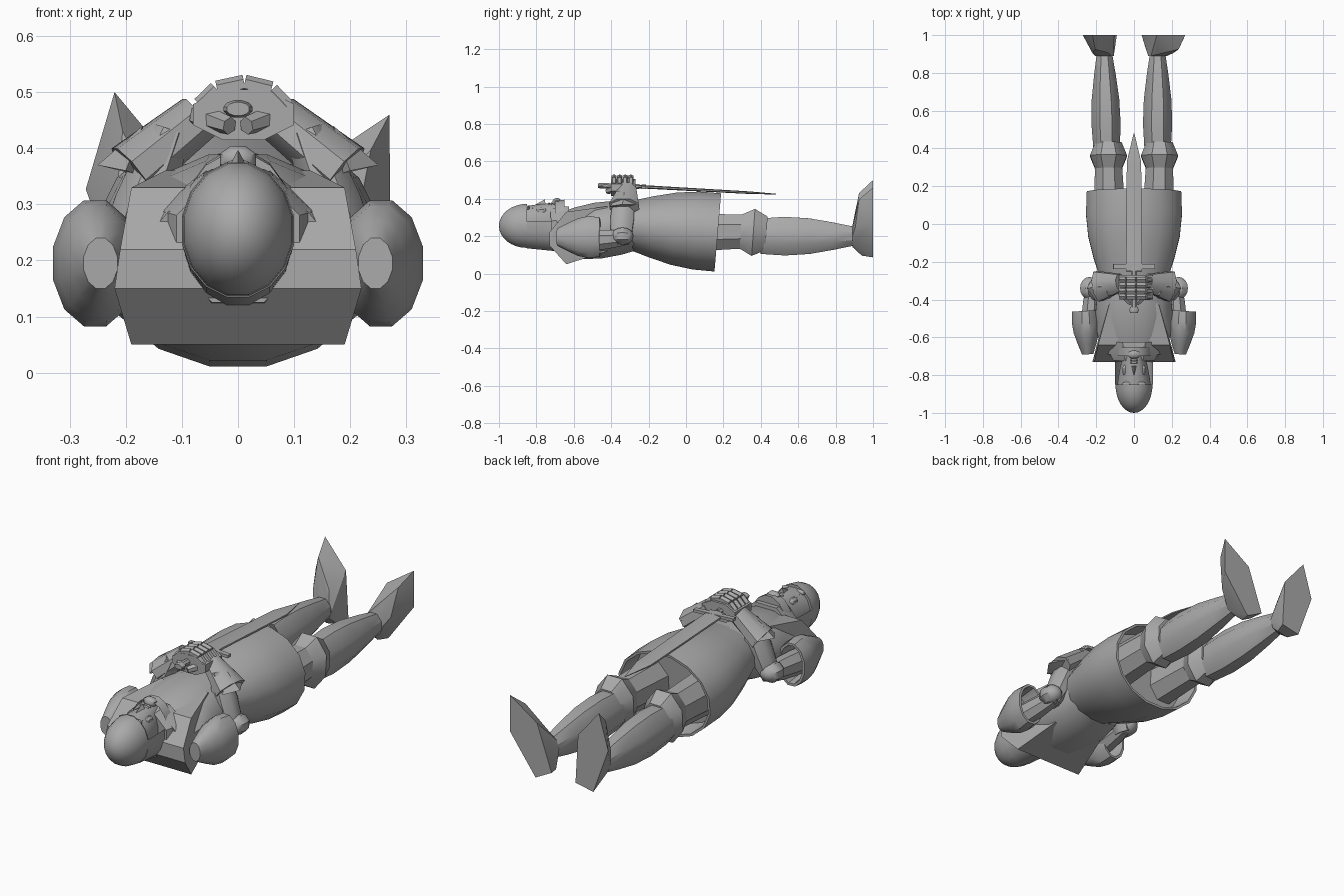
import bpy, bmesh, math
from mathutils import Vector, Matrix

if "Cube" in bpy.data.objects:
    bpy.data.objects.remove(bpy.data.objects["Cube"])

grey = (0.4, 0.4, 0.4, 1)
stone = bpy.data.materials.new("grey stone")
stone.use_nodes = True
stone.diffuse_color = grey
stone.node_tree.nodes["Principled BSDF"].inputs["Base Color"].default_value = grey

across_body, along_body, upward = Matrix.Identity(3)


def finish(name, bm, mirror=False, smooth_angle=38):
    """Turn the bmesh into a shaded object, mirrored to the other side on request."""
    mesh = bpy.data.meshes.new(name)
    bm.to_mesh(mesh)
    bm.free()
    mesh.materials.append(stone)
    part = bpy.data.objects.new(name, mesh)
    bpy.context.collection.objects.link(part)
    bpy.ops.object.select_all(action="DESELECT")
    part.select_set(True)
    bpy.context.view_layer.objects.active = part
    bpy.ops.object.shade_smooth_by_angle(angle=math.radians(smooth_angle))
    if mirror:
        part.modifiers.new("other side", "MIRROR")


def remove_faces(bm, unwanted):
    faces = [face for face in bm.faces if unwanted(face.calc_center_median())]
    bmesh.ops.delete(bm, geom=faces, context="FACES")


def tube(name, start, end, size, end_size, bulge=0, steps=1, sides=8,
         mirror=False, hollow=0, unwanted=None):
    """Tapered tube whose middle swells by the bulge; the far end may be hollowed."""
    bm = bmesh.new()
    start, end = Vector(start), Vector(end)
    size, end_size = Vector(size), Vector(end_size)
    axis = (end - start).normalized()
    reference = along_body if abs(axis.z) > 0.7 else upward
    right = axis.cross(reference).normalized()
    over = right.cross(axis)
    loops = []
    for step in range(steps + 1):
        t = step / steps
        swell = (1 + bulge * math.sin(math.pi * t)) / math.cos(math.pi / sides)
        width, height = size.lerp(end_size, t) * swell
        loop = []
        for side in range(sides):
            turn = math.tau * (side + 0.5) / sides
            offset = right * width * math.cos(turn) + over * height * math.sin(turn)
            loop.append(bm.verts.new(start.lerp(end, t) + offset))
        loops.append(loop)
    for near, far in zip(loops, loops[1:]):
        for i in range(sides):
            bm.faces.new((near[i - 1], near[i], far[i], far[i - 1]))
    bm.faces.new(loops[0])
    far_cap = bm.faces.new(loops[-1])
    bmesh.ops.recalc_face_normals(bm, faces=bm.faces)
    if hollow:
        bmesh.ops.inset_individual(bm, faces=[far_cap], thickness=0.012)
        bmesh.ops.inset_individual(bm, faces=[far_cap], thickness=0.01, depth=-hollow)
    if unwanted:
        remove_faces(bm, unwanted)
    finish(name, bm, mirror)


def hull(name, points, mirror=False):
    """Flat-faced solid wrapped round a few points."""
    bm = bmesh.new()
    for point in points:
        bm.verts.new(point)
    bmesh.ops.convex_hull(bm, input=bm.verts)
    bmesh.ops.recalc_face_normals(bm, faces=bm.faces)
    finish(name, bm, mirror, smooth_angle=25)


def ball(name, centre, radii, segments=8, mirror=False, unwanted=None):
    """Stretched sphere with its poles along the body."""
    bm = bmesh.new()
    bmesh.ops.create_uvsphere(bm, u_segments=segments, v_segments=segments, radius=1)
    bmesh.ops.rotate(bm, verts=bm.verts, matrix=Matrix.Rotation(math.pi / 2, 3, "X"))
    bmesh.ops.rotate(bm, verts=bm.verts, matrix=Matrix.Rotation(math.pi / segments, 3, "Y"))
    bmesh.ops.scale(bm, verts=bm.verts, vec=radii)
    bmesh.ops.translate(bm, verts=bm.verts, vec=centre)
    if unwanted:
        remove_faces(bm, unwanted)
    finish(name, bm, mirror)


# Surcoat: angular shoulders, rounded chest, flared skirt with an open hem
shoulder_corners = [(0.22, -0.73, 0.15), (0.21, -0.73, 0.22), (0.19, -0.64, 0.05),
                    (0.19, -0.64, 0.33), (0.13, -0.42, 0.36), (0.14, -0.42, 0.12)]
hull("surcoat_shoulders", [(side * x, y, z) for side in (1, -1) for x, y, z in shoulder_corners])
tube("surcoat_chest", start=(0, -0.68, 0.2), end=(0, -0.26, 0.26),
     size=(0.17, 0.12), end_size=(0.17, 0.13), bulge=0.2, steps=4, sides=12)
tube("surcoat_skirt", start=(0, -0.3, 0.26), end=(0, 0.17, 0.22),
     size=(0.175, 0.13), end_size=(0.25, 0.21), bulge=0.14, steps=4, sides=16, hollow=0.1)

# Mail hood, open over the face, with a collar spreading over the shoulders
ball("hood_crown", centre=(0, -0.85, 0.255), radii=(0.1, 0.15, 0.12), segments=16,
     unwanted=lambda centre: centre.y > -0.85)
tube("hood_neck", start=(0, -0.85, 0.255), end=(0, -0.65, 0.255),
     size=(0.1, 0.12), end_size=(0.1, 0.14), steps=4, sides=16,
     unwanted=lambda centre: -0.84 < centre.y < -0.7 and centre.z > 0.3)
tube("hood_collar", start=(0, -0.72, 0.235), end=(0, -0.62, 0.24),
     size=(0.11, 0.11), end_size=(0.145, 0.12), steps=2, bulge=0.05)

# Face
tube("face", start=(0, -0.86, 0.26), end=(0, -0.66, 0.265),
     size=(0.09, 0.1), end_size=(0.05, 0.11), bulge=0.05, steps=4, sides=16)
bridge, tip, nostril = (0, -0.82, 0.36), (0, -0.755, 0.397), (0.02, -0.75, 0.36)
hull("nose", [bridge, tip, nostril, (-nostril[0], *nostril[1:])])
ball("eyes", centre=(0.033, -0.82, 0.346), radii=(0.018, 0.01, 0.01), mirror=True)
ball("brows", centre=(0.035, -0.845, 0.35), radii=(0.03, 0.01, 0.014), mirror=True)
ball("cheeks", centre=(0.045, -0.775, 0.335), radii=(0.02, 0.03, 0.02), mirror=True)
for lip, y in (("upper_lip", -0.733), ("lower_lip", -0.72)):
    ball(lip, centre=(0, y, 0.37), radii=(0.025, 0.007, 0.01))
ball("chin", centre=(0, -0.69, 0.38), radii=(0.035, 0.025, 0.026))

# Arms: open sleeves, bent elbows and flared gauntlets
tube("sleeves", start=(0.245, -0.69, 0.195), end=(0.258, -0.46, 0.195),
     size=(0.03, 0.045), end_size=(0.07, 0.105), bulge=0.35, steps=4, sides=12,
     mirror=True, hollow=0.1)
tube("upper_arms", start=(0.24, -0.6, 0.17), end=(0.22, -0.33, 0.19),
     size=(0.045, 0.055), end_size=(0.035, 0.04), bulge=0.15, steps=3, mirror=True)
ball("elbows", centre=(0.235, -0.34, 0.2), radii=(0.055, 0.06, 0.05), mirror=True)
tube("forearms", start=(0.225, -0.35, 0.165), end=(0.12, -0.33, 0.43),
     size=(0.035, 0.045), end_size=(0.035, 0.045), bulge=0.4, steps=4, mirror=True)
tube("gauntlet_cuffs", start=(0.19, -0.33, 0.36), end=(0.07, -0.31, 0.455),
     size=(0.08, 0.05), end_size=(0.045, 0.042), mirror=True)
hull("cuff_points", [(0.25, -0.34, 0.37), (0.2, -0.41, 0.36), (0.2, -0.25, 0.37),
                     (0.17, -0.33, 0.44), (0.17, -0.33, 0.35)], mirror=True)

# Clasped hands, with the fingers bent over the grip
tube("clasped_palms", start=(0.01, -0.4, 0.46), end=(0.01, -0.27, 0.46),
     size=(0.09, 0.045), end_size=(0.09, 0.045))
tube("thumbs", start=(0.07, -0.36, 0.46), end=(0.015, -0.42, 0.44),
     size=(0.02, 0.02), end_size=(0.014, 0.014), sides=6, mirror=True)
knuckles = [(0.01 + 0.08 * math.cos(turn), 0.46 + 0.055 * math.sin(turn))
            for turn in (math.radians(15 + 37 * joint) for joint in range(5))]
for finger in range(4):
    y = -0.385 + 0.03 * finger
    for joint in range(4):
        (x, z), (next_x, next_z) = knuckles[joint:joint + 2]
        tube(f"finger_{finger}_joint_{joint}", start=(x, y, z), end=(next_x, y, next_z),
             size=(0.014, 0.014), end_size=(0.014, 0.014), sides=6)

# Sword lying along the body
blade_base, blade_neck, blade_tip = (0, -0.25, 0.465), (0, 0.33, 0.433), (0, 0.48, 0.425)
tube("sword_blade", blade_base, blade_neck, size=(0.042, 0.008), end_size=(0.038, 0.006), sides=6)
tube("sword_point", blade_neck, blade_tip, size=(0.038, 0.006), end_size=(0.002, 0.002), sides=6)
tube("sword_grip", start=(0, -0.46, 0.47), end=blade_base, size=(0.016, 0.014), end_size=(0.016, 0.014))
tube("sword_pommel", start=(0, -0.47, 0.47), end=(0, -0.44, 0.47),
     size=(0.02, 0.012), end_size=(0.02, 0.012), bulge=0.3, steps=2, sides=12)
tube("sword_guard", start=(-0.11, -0.225, 0.47), end=(0.11, -0.225, 0.46),
     size=(0.012, 0.007), end_size=(0.012, 0.007), sides=4)

# Thighs and flared knee guards
tube("thighs", start=(0.13, 0.05, 0.22), end=(0.135, 0.33, 0.225),
     size=(0.085, 0.1), end_size=(0.07, 0.09), mirror=True)
tube("knee_guards", start=(0.135, 0.29, 0.225), end=(0.135, 0.43, 0.215),
     size=(0.07, 0.09), end_size=(0.07, 0.09), bulge=0.4, steps=2, mirror=True)

# Shins, and upright feet turned outward by different amounts
for side_name, heel, toe, knee_x, ankle_x in (
        ("left", (0.085, 1, 0.11), (0.27, 1, 0.46), 0.125, 0.125),
        ("right", (-0.14, 1, 0.11), (-0.22, 1, 0.5), -0.145, -0.157)):
    tube(side_name + "_shin", start=(knee_x, 0.4, 0.2), end=(ankle_x, 0.92, 0.2),
         size=(0.07, 0.095), end_size=(0.038, 0.046), bulge=0.35, steps=4)
    heel, toe = Vector(heel), Vector(toe)
    sideways = along_body.cross(toe - heel).normalized()
    shape = [toe, heel.lerp(toe, 0.82) - along_body * 0.075]
    for side in (1, -1):
        shape += [heel + sideways * side * 0.05,
                  heel + sideways * side * 0.03 - along_body * 0.06,
                  heel.lerp(toe, 0.6) + sideways * side * 0.085,
                  heel.lerp(toe, 0.45) + sideways * side * 0.045 - along_body * 0.095]
    for i in range(8):
        turn = math.tau * i / 8
        shape.append((ankle_x + 0.05 * math.cos(turn), 0.89, 0.2 + 0.058 * math.sin(turn)))
    hull(side_name + "_foot", shape)
